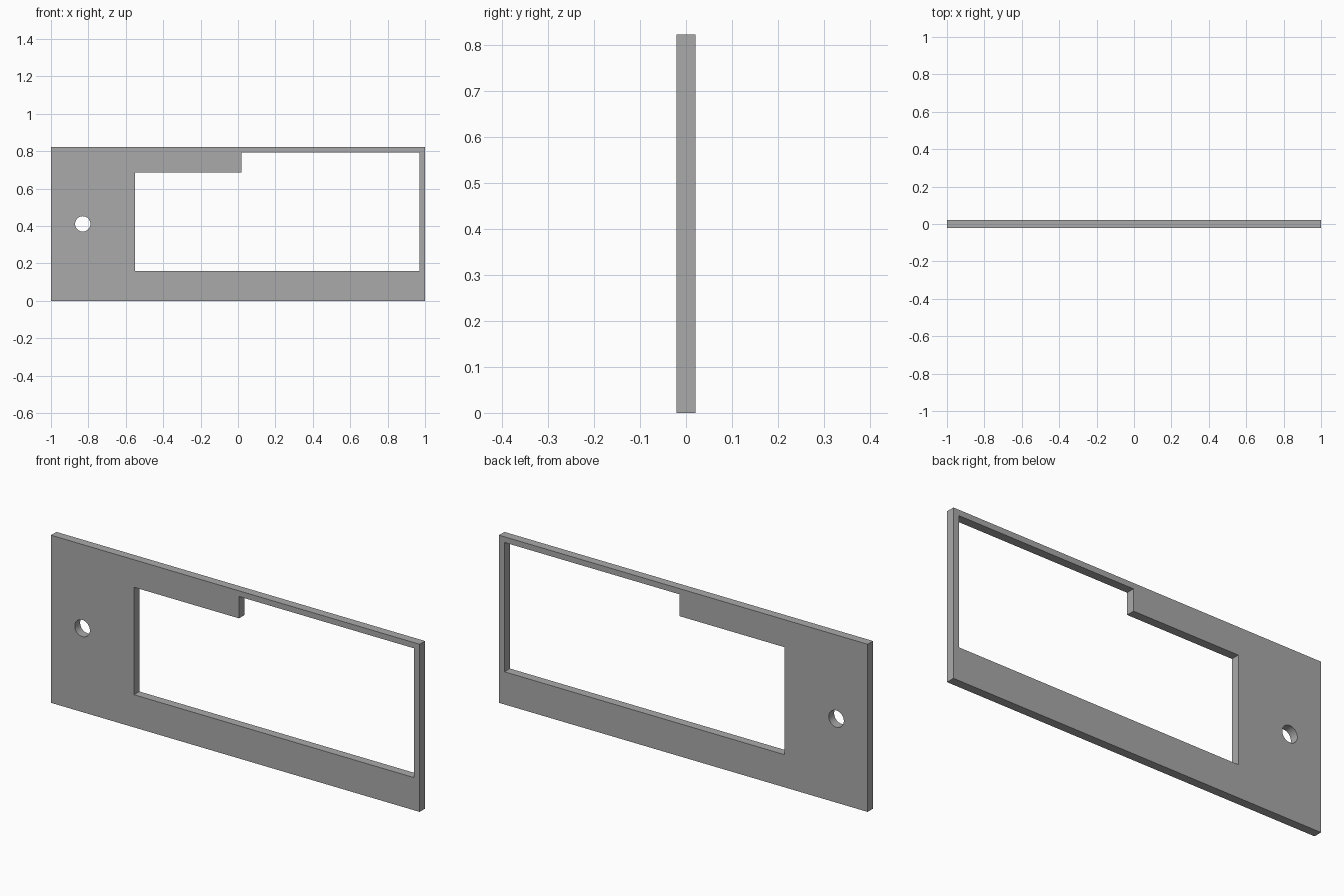
import bpy
import bmesh
from math import cos, sin, tau
from mathutils import Vector

cube = bpy.data.objects.get("Cube")
if cube:
    bpy.data.objects.remove(cube, do_unlink=True)

WIDTH, HEIGHT, DEPTH = 2.0, 0.822, 0.042

# Plain grey for the whole plate
grey = bpy.data.materials.new("plain_grey")
grey.use_nodes = True
colour = (0.4, 0.4, 0.4, 1.0)
grey.diffuse_color = colour
grey.node_tree.nodes["Principled BSDF"].inputs["Base Color"].default_value = colour


def add_loop(bm, points):
    """Add a closed outline in the front plane."""
    verts = [bm.verts.new((x, -DEPTH / 2, z)) for x, z in points]
    return [bm.edges.new((a, b)) for a, b in zip(verts, verts[1:] + verts[:1])]


def circle(x, z, radius, sides):
    return [(x + radius * cos(tau * i / sides), z + radius * sin(tau * i / sides))
            for i in range(sides)]


# Outer edge, stepped window and round hole
half = WIDTH / 2
outer = [(-half, 0), (half, 0), (half, HEIGHT), (-half, HEIGHT)]
window = [(-0.55, 0.16), (0.97, 0.16), (0.97, 0.794),
          (0.02, 0.794), (0.02, 0.687), (-0.55, 0.687)]
hole = circle(-0.83, HEIGHT / 2, 0.041, 48)

bm = bmesh.new()
edges = [e for loop in (outer, window, hole) for e in add_loop(bm, loop)]
bmesh.ops.triangle_fill(bm, edges=edges, use_beauty=True, normal=Vector((0, -1, 0)))

# Thicken the flat outline into a plate
result = bmesh.ops.extrude_face_region(bm, geom=bm.faces[:], use_keep_orig=True)
back = [v for v in result["geom"] if isinstance(v, bmesh.types.BMVert)]
bmesh.ops.translate(bm, verts=back, vec=(0, DEPTH, 0))
bmesh.ops.recalc_face_normals(bm, faces=bm.faces[:])

mesh = bpy.data.meshes.new("panel_plate")
bm.to_mesh(mesh)
bm.free()
mesh.materials.append(grey)
plate = bpy.data.objects.new("panel_plate", mesh)
bpy.context.collection.objects.link(plate)

# Smooth hole wall, sharp corners
bpy.context.view_layer.objects.active = plate
plate.select_set(True)
bpy.ops.object.shade_smooth_by_angle()
